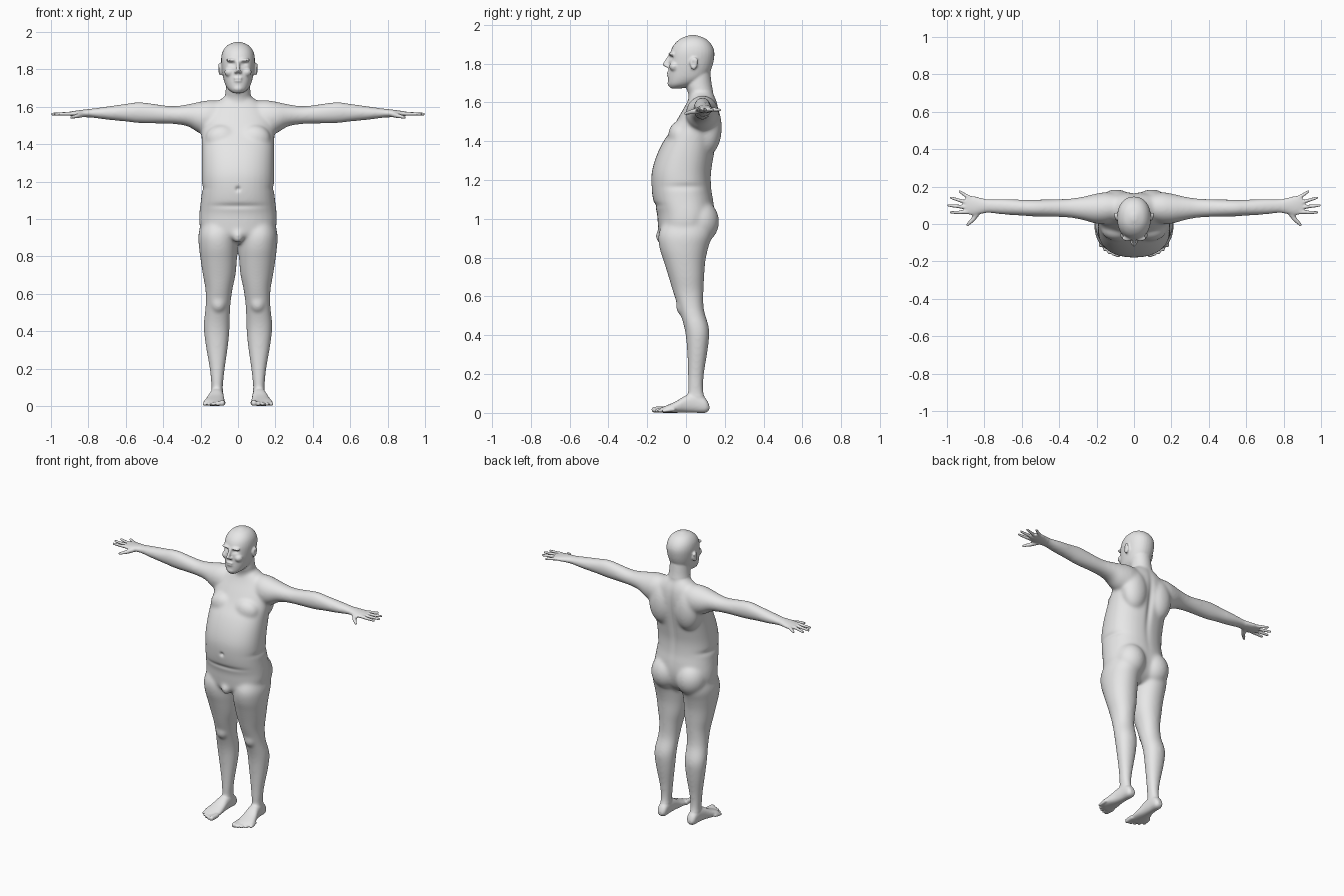
import bpy
import bmesh
from math import cos, sin, pi, exp
from mathutils import Matrix, Vector

default_cube = bpy.data.objects.get("Cube")
if default_cube:
    bpy.data.objects.remove(default_cube, do_unlink=True)

bm = bmesh.new()


def spline(rows, steps=4):
    """Catmull-Rom interpolation between the measured sections."""
    padded = [rows[0]] + list(rows) + [rows[-1]]
    result = []
    for a, b, c, d in zip(padded, padded[1:], padded[2:], padded[3:]):
        for step in range(steps):
            t = step / steps
            result.append([
                q + t * (r - p) / 2
                + t * t * (p - 2.5 * q + 2 * r - s / 2)
                + t ** 3 * (1.5 * (q - r) + (s - p) / 2)
                for p, q, r, s in zip(a, b, c, d)])
    result.append(list(rows[-1]))
    return result


def loft(rows, axis, power=1.0, sides=32):
    """Closed tube; each row is position, then low/high edges of both other axes."""
    def curve(value):
        return abs(value) ** power * (1 if value > 0 else -1)

    rings = []
    for position, u_low, u_high, v_low, v_high in spline(rows):
        ring = []
        for i in range(sides):
            angle = 2 * pi * i / sides
            u = (u_low + u_high) / 2 + (u_high - u_low) / 2 * curve(cos(angle))
            v = (v_low + v_high) / 2 + (v_high - v_low) / 2 * curve(sin(angle))
            point = {"x": (position, u, v), "y": (u, position, v), "z": (u, v, position)}[axis]
            ring.append(bm.verts.new(point))
        rings.append(ring)
    for lower, upper in zip(rings, rings[1:]):
        for i in range(sides):
            j = (i + 1) % sides
            bm.faces.new((lower[i], lower[j], upper[j], upper[i]))
    bm.faces.new(rings[0][::-1])
    bm.faces.new(rings[-1])


def central_loft(rows, power=1.0):
    """Upright tube centred on x; rows are height, half width, front, back."""
    loft([(z, -w, w, front, back) for z, w, front, back in rows], "z", power)


def blob(centre, radii):
    matrix = Matrix.Translation(centre) @ Matrix.Diagonal((*radii, 1))
    bmesh.ops.create_uvsphere(bm, u_segments=24, v_segments=16, radius=1, matrix=matrix)


def rod(start, end, start_radius, end_radius):
    """Tapered rod with rounded ends."""
    start, end = Vector(start), Vector(end)
    along = end - start
    turn = along.to_track_quat("Z", "Y").to_matrix().to_4x4()
    bmesh.ops.create_cone(
        bm, cap_ends=True, segments=16, radius1=start_radius, radius2=end_radius,
        depth=along.length, matrix=Matrix.Translation((start + end) / 2) @ turn)
    blob(start, [start_radius] * 3)
    blob(end, [end_radius] * 3)


# Leg
loft([
    (1.0, .02, .19, -.11, .13),
    (.92, .008, .211, -.142, .135),
    (.85, .004, .209, -.137, .115),
    (.78, .006, .2, -.115, .1),
    (.7, .013, .188, -.09, .094),
    (.62, .03, .174, -.066, .09),
    (.53, .041, .174, -.036, .093),
    (.43, .044, .184, -.007, .12),
    (.33, .052, .174, .005, .113),
    (.2, .07, .152, .01, .093),
    (.11, .08, .143, .01, .09),
    (.03, .08, .143, .02, .11),
], "z", .95)
blob((.105, -.02, .55), (.04, .032, .05))

# Foot and toes
loft([
    (.12, .095, .127, .015, .04),
    (.1, .08, .141, 0, .075),
    (.05, .078, .146, 0, .1),
    (0, .076, .155, 0, .09),
    (-.05, .072, .172, 0, .06),
    (-.1, .07, .183, 0, .038),
    (-.13, .073, .155, 0, .026),
], "y", .85)
for toe in range(5):
    x = .085 + .0235 * toe
    radius = (.016 if toe == 0 else .0125) - .0007 * toe
    tip = -.163 + .003 * toe * toe
    rod((x - .003, tip + .05, .017), (x, tip, radius), radius, radius)

# Arm and palm
loft([
    (.08, .02, .16, 1.47, 1.63),
    (.15, 0, .17, 1.445, 1.635),
    (.21, .003, .161, 1.46, 1.626),
    (.27, .02, .147, 1.495, 1.613),
    (.36, .035, .135, 1.508, 1.604),
    (.52, .039, .131, 1.511, 1.625),
    (.6, .044, .131, 1.52, 1.616),
    (.7, .05, .135, 1.53, 1.602),
    (.79, .058, .134, 1.542, 1.589),
    (.86, .046, .15, 1.546, 1.58),
    (.9, .056, .153, 1.552, 1.574),
], "x")

# Fingers and thumb
for base, tip in (
        ((.89, .064), (.98, .062)),
        ((.9, .09), (.994, .1)),
        ((.895, .115), (.98, .141)),
        ((.88, .14), (.932, .174))):
    rod((*base, 1.563), (*tip, 1.561), .0115, .008)
rod((.825, .075, 1.56), (.86, .025, 1.55), .016, .0125)
rod((.86, .025, 1.55), (.89, -.004, 1.543), .0125, .0085)

# Paired body masses: pectoral, shoulder blade, buttock, ear, brow, cheek
blob((.085, -.03, 1.43), (.09, .062, .075))
blob((.095, .115, 1.47), (.09, .07, .14))
blob((.092, .068, .985), (.1, .103, .115))
blob((.096, .04, 1.8), (.01, .02, .032))
blob((.1, .046, 1.812), (.007, .016, .02))
blob((.034, -.076, 1.849), (.032, .016, .009))
blob((.045, -.06, 1.785), (.028, .026, .025))
blob((.011, -.096, 1.786), (.009, .012, .008))

# Mirror everything built so far to the other side
copy = bmesh.ops.duplicate(bm, geom=bm.verts[:] + bm.edges[:] + bm.faces[:])
for item in copy["geom"]:
    if isinstance(item, bmesh.types.BMVert):
        item.co.x *= -1

# Torso
central_loft([
    (.87, .1, -.09, .07),
    (.91, .18, -.135, .115),
    (.97, .206, -.145, .14),
    (1.03, .207, -.15, .147),
    (1.09, .2, -.168, .142),
    (1.15, .194, -.177, .132),
    (1.23, .194, -.178, .13),
    (1.31, .194, -.158, .142),
    (1.39, .194, -.122, .157),
    (1.46, .195, -.075, .167),
    (1.53, .185, -.035, .17),
    (1.59, .155, 0, .163),
    (1.635, .1, .02, .146),
    (1.66, .06, .03, .13),
], .88)
blob((0, -.125, .91), (.032, .032, .04))

# Neck
central_loft([
    (1.56, .09, .02, .14),
    (1.64, .072, .012, .142),
    (1.7, .065, -.002, .132),
    (1.8, .06, .02, .12),
])

# Head
central_loft([
    (1.672, .022, -.08, -.02),
    (1.69, .05, -.09, .04),
    (1.72, .069, -.092, .1),
    (1.76, .08, -.09, .126),
    (1.81, .088, -.087, .142),
    (1.86, .09, -.08, .146),
    (1.9, .08, -.06, .13),
    (1.93, .054, -.025, .098),
    (1.947, .012, .02, .05),
], .92)

# Nose, lips and chin
rod((0, -.084, 1.84), (0, -.11, 1.795), .008, .011)
blob((0, -.09, 1.751), (.025, .012, .006))
blob((0, -.089, 1.739), (.022, .012, .007))
blob((0, -.08, 1.697), (.025, .016, .016))

# Fuse the overlapping masses into one skin
bmesh.ops.recalc_face_normals(bm, faces=bm.faces[:])
rough = bpy.data.meshes.new("body_masses")
bm.to_mesh(rough)
bm.free()
body = bpy.data.objects.new("body", rough)
bpy.context.collection.objects.link(body)
fuse = body.modifiers.new("fuse", "REMESH")
fuse.mode = "VOXEL"
fuse.voxel_size = .006
graph = bpy.context.evaluated_depsgraph_get()
skin = bpy.data.meshes.new_from_object(body.evaluated_get(graph))
body.modifiers.clear()
body.data = skin
skin.name = "body_skin"
bpy.data.meshes.remove(rough)

# Soften the broad forms strongly, the face, hands and feet only lightly
bm = bmesh.new()
bm.from_mesh(skin)
broad = [v for v in bm.verts if abs(v.co.x) < .8 and .09 < v.co.z < 1.66]
for verts, passes in ((bm.verts[:], 2), (broad, 20)):
    for _ in range(passes):
        bmesh.ops.smooth_vert(bm, verts=verts, factor=.5,
                              use_axis_x=True, use_axis_y=True, use_axis_z=True)

# Hollows: eye socket, mouth line, navel, spine, waist fold, belly fold, ear
hollows = (
    ((.034, -.085, 1.829), (.018, .04, .011), (0, .011, 0)),
    ((0, -.1, 1.745), (.024, .02, .004), (0, .005, 0)),
    ((0, -.175, 1.16), (.012, .04, .012), (0, .012, 0)),
    ((0, .17, 1.36), (.02, .06, .2), (0, -.012, 0)),
    ((.2, .02, 1.165), (.06, .12, .018), (-.007, 0, 0)),
    ((0, -.16, 1.07), (.15, .05, .014), (0, .006, 0)),
    ((.106, .036, 1.8), (.008, .008, .014), (-.006, 0, 0)),
)
for vert in bm.verts:
    side = -1 if vert.co.x < 0 else 1
    point = Vector((abs(vert.co.x), vert.co.y, vert.co.z))
    for centre, reach, push in hollows:
        distance = sum(((p - c) / r) ** 2 for p, c, r in zip(point, centre, reach))
        if distance < 9:
            vert.co += Vector((push[0] * side, push[1], push[2])) * exp(-distance)

# Stand the soles on the ground
lowest = min(v.co.z for v in bm.verts)
bmesh.ops.translate(bm, verts=bm.verts[:], vec=(0, 0, -lowest))
bm.to_mesh(skin)
bm.free()

# Plain grey skin
grey = bpy.data.materials.new("plain_grey")
grey.use_nodes = True
grey.diffuse_color = (.8, .8, .8, 1)
grey.node_tree.nodes["Principled BSDF"].inputs["Base Color"].default_value = (.8, .8, .8, 1)
skin.materials.clear()
skin.materials.append(grey)
skin.shade_smooth()
